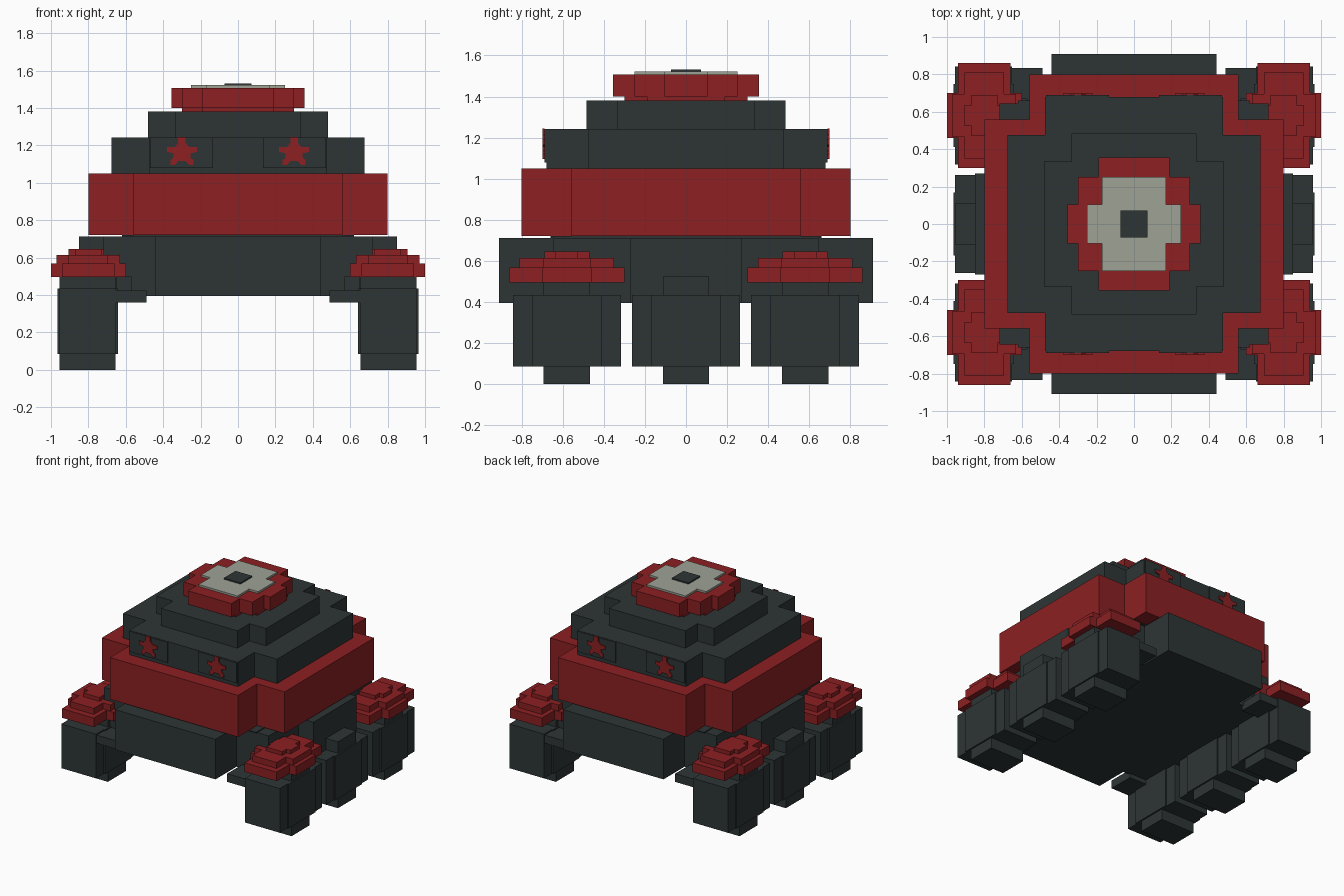
import bpy
import bmesh

cube = bpy.data.objects.get("Cube")
if cube:
    bpy.data.objects.remove(cube, do_unlink=True)


def make_material(name, rgb):
    mat = bpy.data.materials.new(name)
    mat.use_nodes = True
    color = (*rgb, 1.0)
    mat.diffuse_color = color
    bsdf = next(n for n in mat.node_tree.nodes if n.type == 'BSDF_PRINCIPLED')
    bsdf.inputs["Base Color"].default_value = color
    return mat


DARK = make_material("dark slate", (0.027, 0.036, 0.036))
RED = make_material("deep red", (0.262, 0.0145, 0.0165))
GREY = make_material("pale grey", (0.34, 0.36, 0.30))


def extrude_outline(name, points, offset, mat):
    """Closed outline of 3D points pushed along offset into a solid."""
    bm = bmesh.new()
    face = bm.faces.new([bm.verts.new(p) for p in points])
    ext = bmesh.ops.extrude_face_region(bm, geom=[face], use_keep_orig=True)
    verts = [g for g in ext["geom"] if isinstance(g, bmesh.types.BMVert)]
    bmesh.ops.translate(bm, verts=verts, vec=offset)
    bmesh.ops.recalc_face_normals(bm, faces=bm.faces)
    mesh = bpy.data.meshes.new(name)
    bm.to_mesh(mesh)
    bm.free()
    mesh.materials.append(mat)
    obj = bpy.data.objects.new(name, mesh)
    bpy.context.collection.objects.link(obj)
    return obj


def stepped_block(name, steps, z0, z1, mat, cx=0.0, cy=0.0):
    """Block with notched corners; steps are half sizes, x falling, y rising."""
    corner = []
    for i, (hx, hy) in enumerate(steps):
        corner.append((hx, hy))
        if i + 1 < len(steps):
            corner.append((steps[i + 1][0], hy))
    ring = corner + [(-x, y) for x, y in reversed(corner)]
    ring += [(-x, -y) for x, y in corner] + [(x, -y) for x, y in reversed(corner)]
    points = [(cx + x, cy + y, z0) for x, y in ring]
    return extrude_outline(name, points, (0, 0, z1 - z0), mat)


def box(name, x0, x1, y0, y1, z0, z1, mat):
    return stepped_block(name, [(abs(x1 - x0) / 2, abs(y1 - y0) / 2)], z0, z1, mat,
                         (x0 + x1) / 2, (y0 + y1) / 2)


# Stacked body tiers, from the hull up to the roof hatch
TIERS = [
    ("lower_hull", [(0.85, 0.27), (0.72, 0.645), (0.44, 0.91)], 0.395, 0.712, DARK),
    ("hull_spacer", [(0.62, 0.66)], 0.712, 0.72, DARK),
    ("armour_band", [(0.80, 0.56), (0.56, 0.80)], 0.72, 1.05, RED),
    ("upper_body", [(0.675, 0.475), (0.475, 0.68)], 1.05, 1.243, DARK),
    ("roof_tier", [(0.48, 0.335), (0.335, 0.485)], 1.243, 1.38, DARK),
    ("hatch_base", [(0.30, 0.19), (0.19, 0.30)], 1.38, 1.40, RED),
    ("hatch_ring", [(0.355, 0.105), (0.30, 0.25), (0.19, 0.355)], 1.40, 1.507, RED),
    ("hatch_plate", [(0.25, 0.105), (0.17, 0.25)], 1.507, 1.522, GREY),
    ("hatch_button", [(0.073, 0.073)], 1.522, 1.532, DARK),
]
for tier in TIERS:
    stepped_block(*tier)

# Half outline of the star emblem, mirrored across its middle
STAR = [(0.02, 0.08), (0.02, 0.048), (0.04, 0.025), (0.08, 0.025), (0.08, 0.0),
        (0.045, -0.008), (0.045, -0.03), (0.062, -0.045), (0.062, -0.07),
        (0.038, -0.07), (0.02, -0.05)]
STAR += [(-x, z) for x, z in reversed(STAR)]

# Panels with star emblems on the front and back of the upper body
for sy, end in ((-1, "front"), (1, "back")):
    for sx, side in ((1, "left"), (-1, "right")):
        box(f"{end}_{side}_panel", sx * 0.135, sx * 0.47,
            sy * 0.67, sy * 0.69, 1.08, 1.241, DARK)
        star = [(sx * 0.30 + x, sy * 0.69, 1.165 + z) for x, z in STAR]
        extrude_outline(f"{end}_{side}_star", star, (0, sy * 0.008, 0), RED)

# Six legs: stepped shin, foot and top knuckle
LEG_X = 0.804
for sx, side in ((1, "left"), (-1, "right")):
    for cy, row in ((-0.58, "front"), (0.0, "middle"), (0.58, "back")):
        name = f"{row}_{side}"
        cx = sx * LEG_X
        stepped_block(f"{name}_leg", [(0.162, 0.168), (0.152, 0.263)],
                      0.085, 0.435, DARK, cx, cy)
        stepped_block(f"{name}_foot", [(0.15, 0.113)], 0.0, 0.085, DARK, cx, cy)
        stepped_block(f"{name}_knuckle", [(0.15, 0.113)], 0.435, 0.525, DARK, cx, cy)
        if row == "middle":
            continue

        # Red three-layer shoulder armour on the corner legs
        sy = 1 if cy > 0 else -1
        px = sx * 0.80
        layers = [([(0.20, 0.12), (0.14, 0.28)], 0.495, 0.567),
                  ([(0.17, 0.115), (0.105, 0.23)], 0.567, 0.615),
                  ([(0.105, 0.055), (0.07, 0.11)], 0.615, 0.645)]
        for i, (steps, z0, z1) in enumerate(layers, 1):
            stepped_block(f"{name}_shoulder_{i}", steps, z0, z1, RED, px, cy)

        # Bracket plate and sloped brace beside each corner leg
        box(f"{name}_bracket", sx * 0.49, sx * 0.70, sy * 0.63, sy * 0.835,
            0.36, 0.425, DARK)
        brace = [(sx * 0.57, sy * 0.64, 0.425), (sx * 0.65, sy * 0.64, 0.425),
                 (sx * 0.65, sy * 0.64, 0.50), (sx * 0.57, sy * 0.64, 0.50)]
        extrude_outline(f"{name}_brace", brace, (0, sy * 0.03, 0), DARK)
